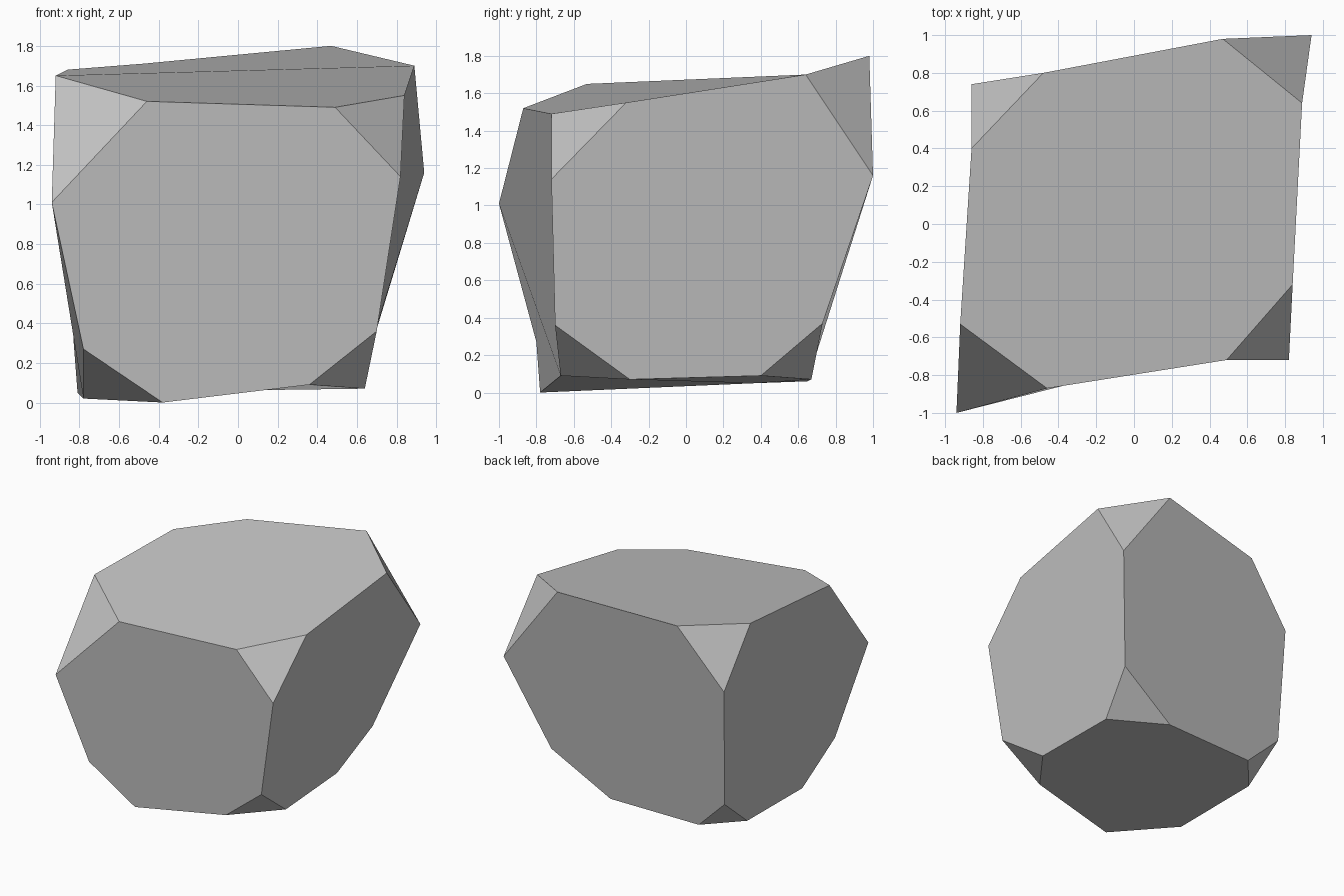
import bpy
from mathutils import Vector
from mathutils.geometry import normal

# Remove the default cube only
default_cube = bpy.data.objects.get("Cube")
if default_cube:
    bpy.data.objects.remove(default_cube, do_unlink=True)


def make_material(name, colour):
    material = bpy.data.materials.new(name)
    material.use_nodes = True
    material.diffuse_color = colour
    for node in material.node_tree.nodes:
        if node.type == "BSDF_PRINCIPLED":
            node.inputs["Base Color"].default_value = colour
    return material


# Each clipped corner of the boulder: its cut points along the
# width edge, the upright edge and the depth edge
clipped_corners = {
    "bottom_front_right": [(-.38, -.78, 0), (-.78, -.8, .27), (-.78, -.38, .02)],
    "top_front_right": [(-.46, -.87, 1.52), (-.94, -1, 1.01), (-.92, -.53, 1.65)],
    "bottom_back_right": [(-.57, .65, .06), (-.83, .69, .31), (-.81, .37, .05)],
    "top_back_right": [(-.48, .8, 1.71), (-.86, .74, 1.25), (-.86, .4, 1.68)],
    "bottom_front_left": [(.36, -.67, .09), (.7, -.7, .36), (.64, -.3, .07)],
    "top_front_left": [(.49, -.72, 1.49), (.82, -.72, 1.14), (.84, -.32, 1.55)],
    "bottom_back_left": [(.21, .67, .07), (.7, .73, .37), (.61, .4, .09)],
    "top_back_left": [(.47, .98, 1.8), (.94, 1, 1.16), (.89, .64, 1.7)],
}

# Large sides as corner loops; the first corner anchors the side's folds
sides = [
    ("bottom_front_right", "top_front_right", "top_back_right", "bottom_back_right"),
    ("bottom_back_right", "top_back_right", "top_back_left", "bottom_back_left"),
    ("bottom_back_left", "top_back_left", "top_front_left", "bottom_front_left"),
    ("bottom_front_left", "top_front_left", "top_front_right", "bottom_front_right"),
    ("bottom_back_right", "bottom_back_left", "bottom_front_left", "bottom_front_right"),
    ("top_back_left", "top_back_right", "top_front_right", "top_front_left"),
]


def cut_point(corner, other):
    # Cut point of a corner on the edge that leads to the other corner
    height, depth, width = (
        a != b for a, b in zip(corner.split("_"), other.split("_")))
    slot = 0 if width else 1 if height else 2
    return clipped_corners[corner][slot]


def side_outline(side):
    outline = []
    for i, corner in enumerate(side):
        outline.append(cut_point(corner, side[i - 1]))
        outline.append(cut_point(corner, side[(i + 1) % len(side)]))
    return outline


def corner_outline(points):
    # Wind the clipped facet so that it faces away from the middle
    outward = sum((Vector(p) for p in points), Vector()) / 3 - Vector((0, 0, .9))
    return points if normal(points).dot(outward) > 0 else points[::-1]


def build_boulder(name, material):
    points = [p for corner in clipped_corners.values() for p in corner]
    index = {p: i for i, p in enumerate(points)}
    outlines = [side_outline(s) for s in sides]
    outlines += [corner_outline(c) for c in clipped_corners.values()]

    # Fold every facet in a fan from its first point, shaded as one plane
    triangles, shading = [], []
    for outline in outlines:
        loop = [index[p] for p in outline]
        facing = normal(outline)
        for second, third in zip(loop[1:], loop[2:]):
            triangles.append((loop[0], second, third))
            shading += [facing] * 3

    mesh = bpy.data.meshes.new(name)
    mesh.from_pydata(points, [], triangles)
    mesh.materials.append(material)
    mesh.normals_split_custom_set(shading)
    boulder = bpy.data.objects.new(name, mesh)
    bpy.context.scene.collection.objects.link(boulder)


stone_grey = make_material("stone_grey", (.55, .55, .55, 1))
build_boulder("boulder", stone_grey)
